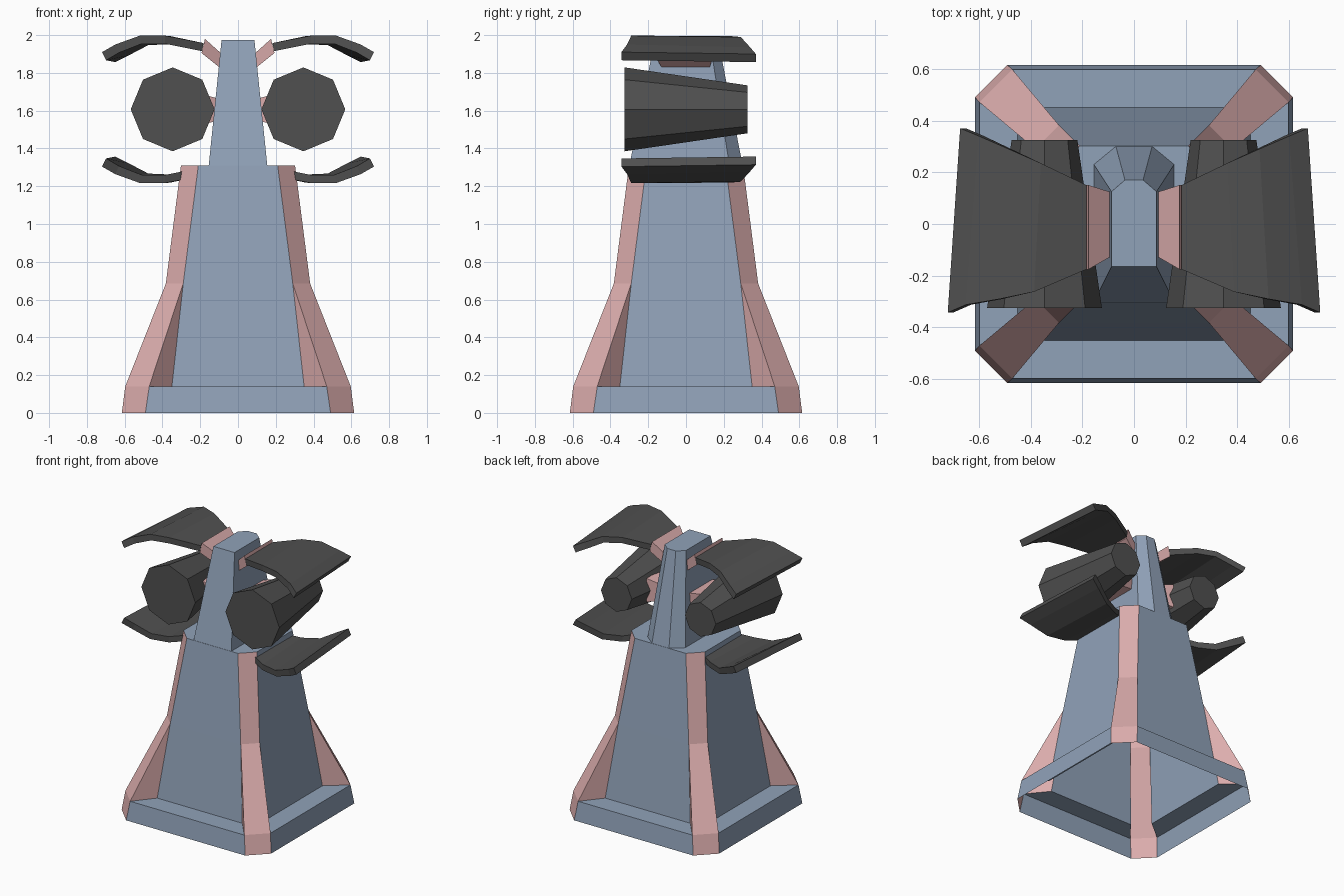
import bpy, bmesh, math
from mathutils import Matrix, Vector

if "Cube" in bpy.data.objects:
    bpy.data.objects.remove(bpy.data.objects["Cube"])


def material(name, rgb):
    m = bpy.data.materials.new(name)
    m.diffuse_color = (*rgb, 1)
    m.use_nodes = True
    m.node_tree.nodes["Principled BSDF"].inputs["Base Color"].default_value = m.diffuse_color
    return m


BLUE = material("blue_grey", (0.28, 0.36, 0.48))
PINK = material("pink", (0.72, 0.42, 0.42))
DARK = material("dark_grey", (0.08, 0.08, 0.08))


def add_object(name, bm, mat, mirror=False):
    me = bpy.data.meshes.new(name)
    bm.to_mesh(me)
    bm.free()
    me.materials.append(mat)
    ob = bpy.data.objects.new(name, me)
    bpy.context.collection.objects.link(ob)
    if mirror:
        ob.modifiers.new("Mirror", 'MIRROR')
    return ob


def loft(name, rings, mat, mirror=False):
    """Closed solid through rings of equal point count."""
    bm = bmesh.new()
    vs = [[bm.verts.new(p) for p in r] for r in rings]
    n = len(rings[0])
    for a, b in zip(vs, vs[1:]):
        for i in range(n):
            j = (i + 1) % n
            bm.faces.new((a[i], a[j], b[j], b[i]))
    bm.faces.new(vs[0][::-1])
    bm.faces.new(vs[-1])
    bmesh.ops.recalc_face_normals(bm, faces=bm.faces[:])
    return add_object(name, bm, mat, mirror)


def four_sides(name, faces, mat, cap=None):
    """Repeat a list of faces on all four sides of the tower."""
    bm = bmesh.new()
    for k in range(4):
        rot = Matrix.Rotation(k * math.pi / 2, 3, 'Z')
        for f in faces:
            bm.faces.new([bm.verts.new(rot @ Vector(p)) for p in f])
    if cap:
        bm.faces.new([bm.verts.new(Matrix.Rotation(k * math.pi / 2, 3, 'Z') @ Vector(p))
                      for k in range(4) for p in cap])
    bmesh.ops.remove_doubles(bm, verts=bm.verts[:], dist=0.0005)
    return add_object(name, bm, mat)


# Tower levels: half width of the flat side, distance from the axis, height
FOOT, RIM, STEP = (0.49, 0.615, 0), (0.47, 0.597, 0.14), (0.35, 0.45, 0.14)
BEND, TOP = (0.29, 0.382, 0.685), (0.21, 0.302, 1.31)


def left(p):
    return (-p[0], -p[1], p[2])


def right(p):
    return (p[0], -p[1], p[2])


def side(p):
    return (p[1], -p[0], p[2])


# Open-bottomed tower walls with a stepped base and flat roof
levels = [FOOT, RIM, STEP, BEND, TOP]
walls = [(left(a), right(a), right(b), left(b)) for a, b in zip(levels, levels[1:])]
four_sides("tower_walls", walls, BLUE, cap=(left(TOP), right(TOP)))

# Corner buttresses: chamfer strips plus the cheeks beside the walls
strips = [(right(a), side(a), side(b), right(b))
          for a, b in ((FOOT, RIM), (RIM, BEND), (BEND, TOP))]
cheeks = [(right(STEP), right(RIM), right(BEND)),
          (side(RIM), side(STEP), side(BEND))]
four_sides("corner_buttresses", strips + cheeks, PINK)


# Tapered head post with chamfered back corners
def post_ring(x, front, back_side, xb, back, z):
    return [(-x, front, z), (x, front, z), (x, back_side, z),
            (xb, back, z), (-xb, back, z), (-x, back_side, z)]


loft("head_post", [post_ring(0.155, -0.30, 0.23, 0.07, 0.30, 1.31),
                   post_ring(0.087, -0.165, 0.125, 0.035, 0.17, 1.975)], BLUE)

# Tapered eight-sided barrels
MID = 1.607


def barrel_ring(y, r):
    return [(0.346 + r * math.cos(i * math.pi / 4), y, MID + r * math.sin(i * math.pi / 4))
            for i in range(8)]


loft("barrels", [barrel_ring(-0.325, 0.222), barrel_ring(0.325, 0.127)], DARK, True)


# Brackets joining barrels and shields to the post
def bracket_ring(xt, zt, xb, zb, front, back):
    return [(xt, front, zt), (xt, back, zt), (xb, back, zb), (xb, front, zb)]


loft("barrel_brackets", [bracket_ring(0.09, 1.66, 0.09, 1.55, -0.12, 0.12),
                         bracket_ring(0.22, 1.695, 0.22, 1.52, -0.17, 0.15)], PINK, True)
loft("shield_brackets", [bracket_ring(0.08, 1.895, 0.08, 1.815, -0.12, 0.12),
                         bracket_ring(0.175, 1.98, 0.193, 1.905, -0.175, 0.15)], PINK, True)

# Curved shields: front (x, y), back (x, y), top z front/back, underside inset
stations = [
    ((0.183, -0.175), (0.183, 0.15), 1.958, 1.958, 0.006),
    ((0.386, -0.262), (0.36, 0.235), 1.997, 1.995, 0.0),
    ((0.52, -0.29), (0.485, 0.29), 1.997, 1.99, -0.01),
    ((0.65, -0.312), (0.60, 0.34), 1.95, 1.935, -0.02),
    ((0.72, -0.342), (0.672, 0.37), 1.91, 1.90, -0.022),
]
THICK = 0.043
for name, flip in (("upper_shields", 1), ("lower_shields", -1)):
    rings = []
    for (fx, fy), (bx, by), zf, zb, inset in stations:
        ring = [(fx, fy, zf), (bx, by, zb),
                (bx + inset, by, zb - THICK), (fx + inset, fy, zf - THICK)]
        rings.append([(x, y, MID + flip * (z - MID)) for x, y, z in ring])
    loft(name, rings, DARK, True)
